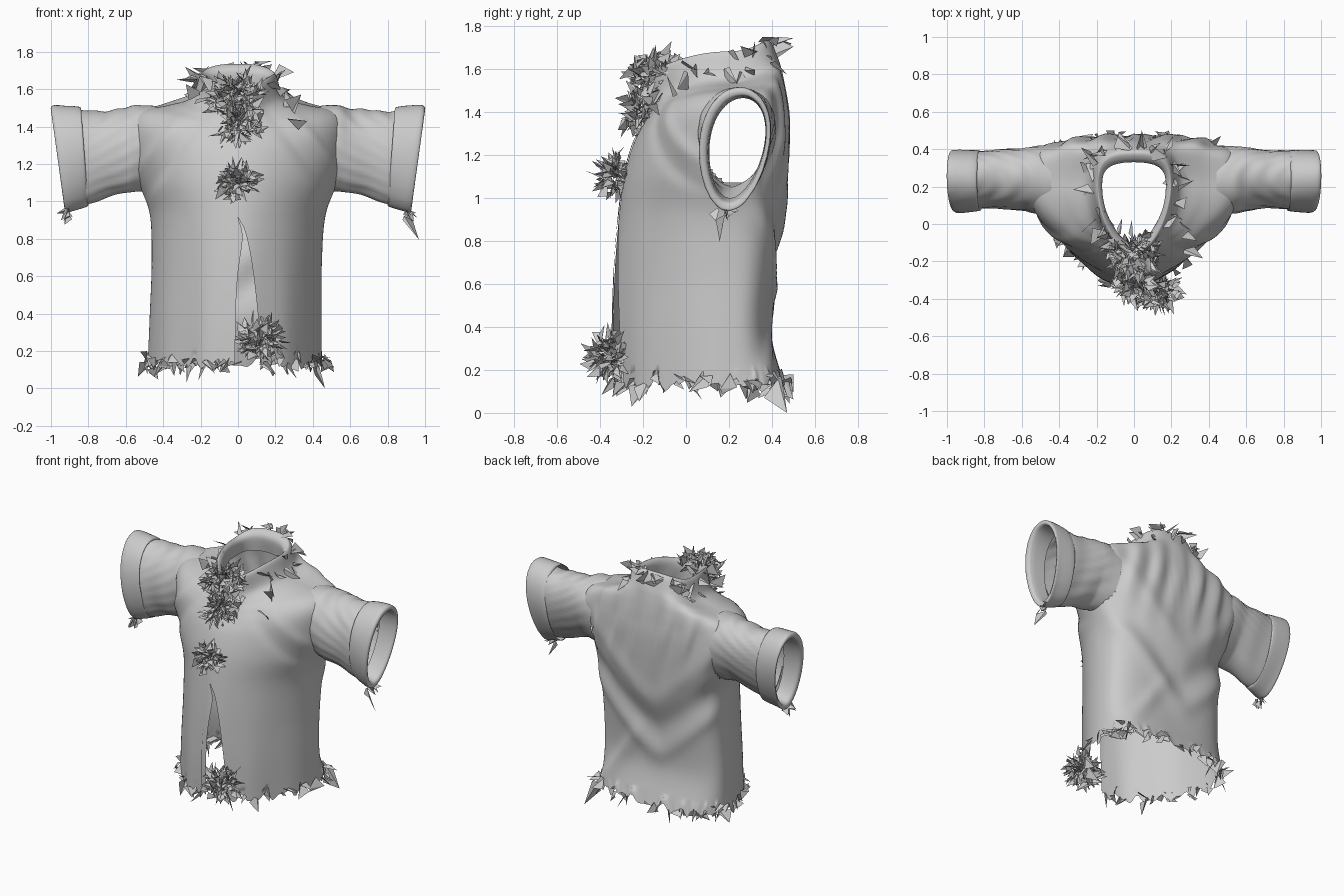
import bpy, bmesh, math, random
from math import sin, cos, pi, exp
from mathutils import Vector

if "Cube" in bpy.data.objects:
    bpy.data.objects.remove(bpy.data.objects["Cube"])

random.seed(4)


def spline(rows, v):
    """Catmull-Rom interpolation through rows of numbers, v in 0..1."""
    f = v * (len(rows) - 1)
    i = min(int(f), len(rows) - 2)
    f -= i
    p = [rows[max(0, min(len(rows) - 1, i + k))] for k in (-1, 0, 1, 2)]
    return [0.5 * (2 * b + (c - a) * f + (2 * a - 5 * b + 4 * c - d) * f * f
                   + (3 * b - a - 3 * c + d) * f ** 3) for a, b, c, d in zip(*p)]


def make_object(name, bm, smooth=True):
    me = bpy.data.meshes.new(name)
    bm.to_mesh(me)
    bm.free()
    ob = bpy.data.objects.new(name, me)
    bpy.context.collection.objects.link(ob)
    for p in me.polygons:
        p.use_smooth = smooth
    return ob


def sheet(fn, nu, nv):
    """Grid surface from a function of u and v; coincident seams are welded."""
    bm = bmesh.new()
    g = [[bm.verts.new(fn(i / nu, j / nv)) for i in range(nu + 1)] for j in range(nv + 1)]
    for j in range(nv):
        for i in range(nu):
            bm.faces.new((g[j][i], g[j][i + 1], g[j + 1][i + 1], g[j + 1][i]))
    bmesh.ops.remove_doubles(bm, verts=bm.verts, dist=0.0008)
    return bm


# Torso rings: z at front, side, back; y at front, back; half width
TORSO = [
    (.13, .13, .13, -.335, .46, .465), (.38, .38, .38, -.34, .395, .46),
    (.68, .68, .68, -.33, .42, .455), (.93, .93, .93, -.31, .455, .47),
    (1.11, 1.11, 1.11, -.285, .47, .535), (1.25, 1.29, 1.31, -.245, .475, .57),
    (1.33, 1.42, 1.44, -.205, .465, .57), (1.39, 1.485, 1.52, -.17, .455, .51),
    (1.43, 1.515, 1.58, -.155, .445, .37), (1.48, 1.555, 1.64, -.155, .43, .25),
    (1.58, 1.67, 1.725, -.165, .395, .205), (1.59, 1.675, 1.73, -.135, .36, .185),
    (1.55, 1.64, 1.69, -.11, .33, .17), (1.43, 1.56, 1.59, -.10, .34, .18)]


def bump(d, w):
    return exp(-(d / w) ** 2)


def torso(u, v, push=0.0):
    zf, zs, zb, yf, yb, hw = spline(TORSO, v)
    gap = .145 * max(0, min(1, (.9 - zs) / .75)) ** .5
    t0 = -pi / 2 + math.asin((gap / hw) ** .875)
    # left edge of the slit drifts right near its top
    left = .03 * bump(zs - .85, .2) * min(1, gap / .05)
    t1 = 1.5 * pi + math.asin((left / hw) ** .875)
    t = t0 + u * (t1 - t0)
    c, s = cos(t), sin(t)
    n = 2.9 if s > 0 else 1.75
    x = hw * math.copysign(abs(c) ** (2 / n), c)
    k = abs(s) ** (2 / n)
    mid = .2
    y = mid + k * ((yb if s > 0 else yf) - mid)
    z = zs + (k * k) * ((zb if s > 0 else zf) - zs)
    # draped folds: soft V shapes on the back, pulls on the chest
    d = push
    body = max(0, min(1, (1.68 - zs) / .3))
    if s > 0:
        b = min(1, s * 2) * body
        a = math.sqrt((x + .05) ** 2 + .004)
        d += b * (.014 * bump(z - .42 - 1.0 * a, .07)
                  - .022 * bump(z - .60 - .9 * a, .10)
                  + .012 * bump(z - .8 - 1.1 * a, .09)
                  + .018 * bump(z - .2 - 1.3 * (.38 - x), .08) * min(1, max(0, x * 5))
                  + .013 * sin(x * 38 + 2 * sin(5 * z)) * bump(z - 1.4, .28))
    else:
        b = min(1, -s * 2) * body
        d += b * (.014 * bump(z - 1.85 + 1.3 * abs(x), .05)
                  - .012 * bump(z - 1.7 + 1.3 * abs(x), .06)
                  + .005 * sin(x * 30) * max(0, 1 - z))
    # ragged hem
    if v < .02:
        z += .02 * sin(t * 23) + .015 * sin(t * 41)
    out = Vector((x, y - .1, 0)).normalized() * d
    return Vector((x - .02 * max(0, 1 - z), y, z)) + out


bm = sheet(torso, 170, 110)
# open arm holes
holes = []
for f in bm.faces:
    m = f.calc_center_median()
    if abs(m.x) > .40 and ((m.y - .235) / .165) ** 2 + ((m.z - 1.275) / .21) ** 2 < 1:
        holes.append(f)
bmesh.ops.delete(bm, geom=holes, context='FACES')
make_object("shirt_body", bm)

# Raised front placket beside the slit
make_object("front_placket", sheet(lambda u, v: torso(.982 + .018 * u, .01 + v * .5, .006), 4, 50))

# Sleeve rings: x at top and bottom, z at top and bottom, y at front and back
SLEEVE = [(.44, .47, 1.51, 1.055, .03, .445), (.53, .54, 1.515, 1.055, .03, .437),
          (.62, .60, 1.495, 1.045, .05, .42), (.74, .70, 1.485, 1.02, .06, .41),
          (.84, .79, 1.485, .99, .06, .405), (.90, .84, 1.49, .98, .06, .40)]
CUFF = [(.84, .80, 1.49, .985, .055, .405), (.85, .81, 1.505, .97, .045, .415),
        (.96, .89, 1.515, .945, .035, .412), (.995, .92, 1.51, .94, .04, .41),
        (1.0, .925, 1.49, .955, .055, .40), (.98, .91, 1.475, .98, .08, .385),
        (.86, .82, 1.465, 1.0, .09, .38)]


def tube(rows, side, fold):
    def fn(u, v):
        xt, xb, zt, zb, y0, y1 = spline(rows, v)
        a = 2 * pi * u
        h = (1 + sin(a)) / 2
        w = .87 + .13 * sin(a)
        x = xb + (xt - xb) * h
        r = 1 + fold * sin(v * pi) * (sin(27 * x + 3 * cos(a) + 2 * h * side)
                                      + .7 * sin(60 * x * h - 4 * cos(a)))
        y = (y0 + y1) / 2 + cos(a) * w * r * (y1 - y0) / 2 + .03 * sin(a) * min(1, v * 3)
        z = (zt + zb) / 2 + sin(a) * r * (zt - zb) / 2
        return Vector((side * x, y, z))
    return fn


for side, tag in ((-1, "left"), (1, "right")):
    make_object(tag + "_sleeve", sheet(tube(SLEEVE, side, .02), 64, 40))
    make_object(tag + "_cuff", sheet(tube(CUFF, side, .006), 56, 18))


# Torn flakes: flat, folded pointed shards
def flake(bm, base, direction, length, width):
    d = Vector(direction).normalized()
    r = Vector([random.uniform(-1, 1) for _ in range(3)])
    s = d.cross(r).normalized() * width
    n = d.cross(s).normalized() * width * random.uniform(-.6, .6)
    pts = [base - s * .6, base + d * length * .3 + s + n, base + d * length,
           base + d * length * .1 - s + n]
    for p in pts:
        p.z = min(max(p.z, 0), 1.75)
        p.y = min(max(p.y, -.5), .5)
    a, b, c, e = [bm.verts.new(p) for p in pts]
    bm.faces.new((a, b, c))
    bm.faces.new((a, c, e))


def rnd():
    return Vector([random.gauss(0, 1) for _ in range(3)]).normalized()


# Dense ragged rosettes down the front: centre, radii, count
ROSETTES = {"collar_rosette": ((-.02, -.14, 1.57), (.18, .12, .13), 150),
            "chest_rosette": ((0, -.20, 1.41), (.14, .09, .16), 170),
            "button_rosette": ((0, -.33, 1.10), (.10, .07, .10), 100),
            "hem_rosette": ((.13, -.37, .26), (.12, .10, .13), 150)}
for name, (c, rad, count) in ROSETTES.items():
    bm = bmesh.new()
    for _ in range(count):
        d = rnd()
        off = Vector([a * b for a, b in zip(d, rad)]) * random.uniform(.15, .8)
        flake(bm, Vector(c) + off, d + rnd() * .8, random.uniform(.04, .10), random.uniform(.015, .036))
    make_object(name, bm, False)

# Hem shards hanging from the lower edge
bm = bmesh.new()
for i in range(60):
    p = torso((i + random.random()) / 60, .012)
    out = Vector((p.x, p.y - .1, 0)).normalized()
    flake(bm, p, out * random.uniform(-.1, .6) + rnd() * .6 + Vector((0, 0, -.6)),
          random.uniform(.06, .13), random.uniform(.02, .055))
flake(bm, Vector((.38, .40, .14)), (.6, .5, -1), .18, .06)
make_object("hem_shards", bm, False)

# Collar shards lying around the neck
bm = bmesh.new()
for i in range(42):
    u = (i + random.random()) / 42
    p = torso(u, random.uniform(.68, .79))
    out = Vector((p.x, p.y - .15, 0)).normalized()
    flake(bm, p, out * .6 + rnd() * .8, random.uniform(.06, .13), random.uniform(.025, .05))
flake(bm, Vector((.03, .37, 1.69)), (.1, 1, .1), .14, .06)
for x, z in ((.27, 1.50), (.28, 1.42), (.24, 1.56), (-.22, 1.55)):
    flake(bm, Vector((x, -.12 + abs(z - 1.42), z)), (x, -.2, random.uniform(-.3, .3)), .11, .045)
make_object("collar_shards", bm, False)

# Loose shards at the underside of the cuffs
bm = bmesh.new()
for side, big in ((1, .15), (-1, .06)):
    flake(bm, Vector((side * .90, .17, .93)), (side * .5, -.1, -1), big, .03)
    for _ in range(5):
        flake(bm, Vector((side * .90, random.uniform(.12, .22), .95)),
              Vector((side * .5, 0, -.3)) + rnd() * .5, .07, .025)
make_object("cuff_shards", bm, False)
